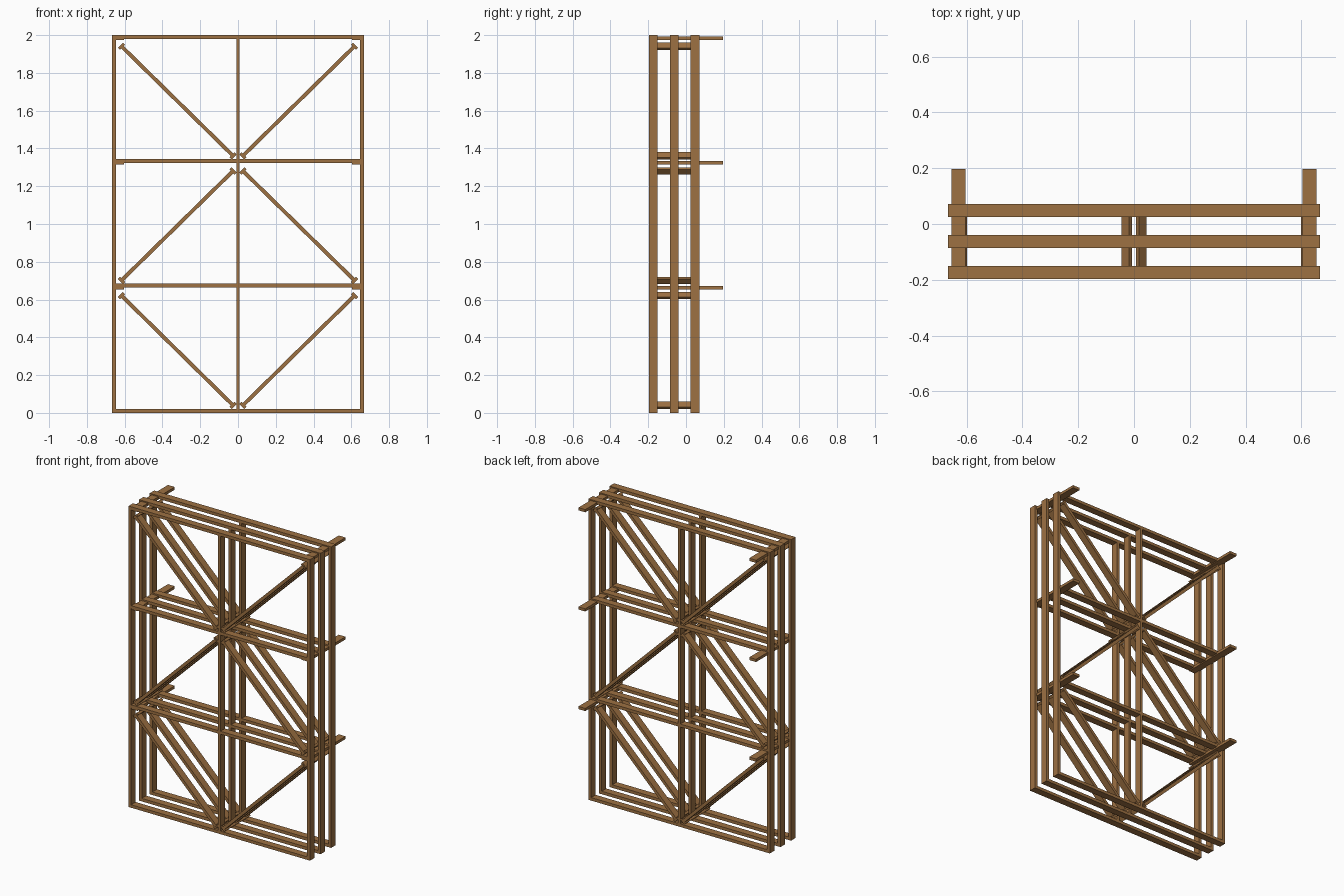
import bpy, math
from mathutils import Matrix, Vector

if "Cube" in bpy.data.objects:
    bpy.data.objects.remove(bpy.data.objects["Cube"])

wood = bpy.data.materials.new("brown wood")
wood.diffuse_color = (0.34, 0.165, 0.055, 1)
wood.use_nodes = True
wood.node_tree.nodes["Principled BSDF"].inputs["Base Color"].default_value = wood.diffuse_color

T = 0.020          # plank thickness
W = 0.047          # plank width
HX = 0.667         # half width of the frame
FRAMES = [-0.1735, -0.0625, 0.0485]
FACES = [(0, 3, 2, 1), (4, 5, 6, 7), (0, 1, 5, 4),
         (1, 2, 6, 5), (2, 3, 7, 6), (3, 0, 4, 7)]


def plank(name, centre, size, tilt=0.0):
    """Box of the given size, turned by tilt in the xz plane."""
    x, y, z = (s / 2 for s in size)
    corners = [(-x, -y, -z), (x, -y, -z), (x, y, -z), (-x, y, -z),
               (-x, -y, z), (x, -y, z), (x, y, z), (-x, y, z)]
    rot = Matrix.Rotation(-tilt, 3, 'Y')
    mesh = bpy.data.meshes.new(name)
    mesh.from_pydata([rot @ Vector(c) + Vector(centre) for c in corners], [], FACES)
    mesh.materials.append(wood)
    obj = bpy.data.objects.new(name, mesh)
    bpy.context.collection.objects.link(obj)
    return obj


# brace ends: (outer z, inner z) for each storey
BRACES = [(0.621, 0.040), (0.701, 1.281), (1.941, 1.361)]
OUT_X, IN_X = 0.617, 0.026

# three identical upright frames
for y in FRAMES:
    for x in (-HX + T / 2, 0, HX - T / 2):
        plank("upright", (x, y, 1.0), (T if x else 0.018, W, 2.0 if x else 1.98))
    for z in (T / 2, 0.674, 1.333, 2 - T / 2):
        plank("rail", (0, y, z), (2 * HX, W, T))
    for side in (-1, 1):
        for zo, zi in BRACES:
            dx, dz = side * (OUT_X - IN_X), zo - zi
            plank("diagonal_brace",
                  (side * (OUT_X + IN_X) / 2, y, (zo + zi) / 2),
                  (math.hypot(dx, dz), W, T), math.atan2(dz, dx))

# short battens joining the brace ends across the frames
y_mid = FRAMES[1]
for side in (-1, 1):
    for zo, zi in BRACES:
        angle = math.atan2(zo - zi, side * (OUT_X - IN_X))
        for x, z in ((OUT_X, zo), (IN_X, zi)):
            plank("cross_batten", (side * x, y_mid, z), (0.016, 0.262, 0.038), angle)

# bearers at the sides, reaching out at the back
for side in (-1, 1):
    for z in (0.663, 1.325, 1.984):
        plank("bearer", (side * 0.628, 0.002, z), (0.05, 0.39, 0.018))
